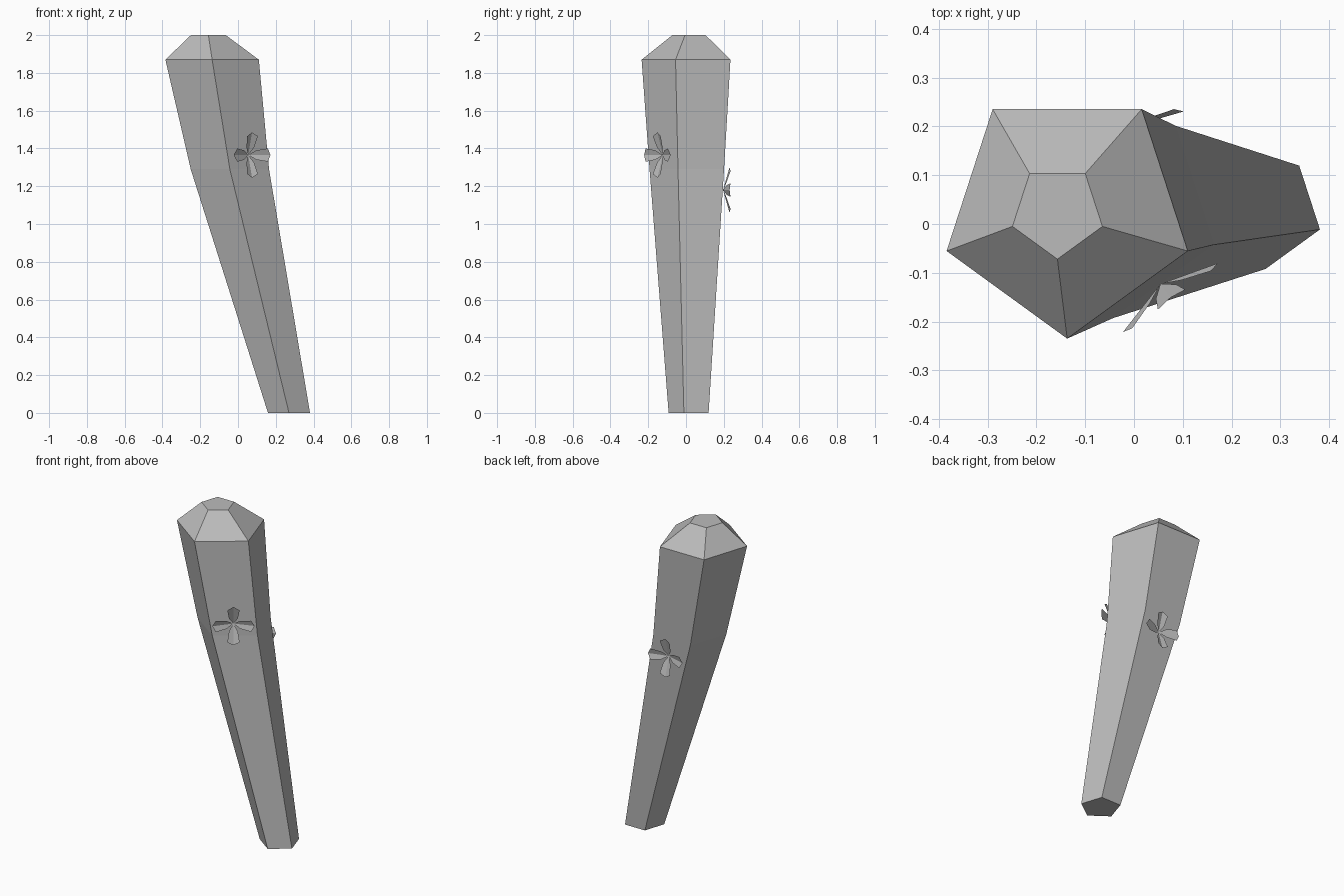
import bpy, bmesh
from math import sin, cos, tau, radians
from mathutils import Matrix, Vector

cube = bpy.data.objects.get("Cube")
if cube:
    bpy.data.objects.remove(cube, do_unlink=True)

grey = bpy.data.materials.new("plain_grey")
grey.use_nodes = True
tone = (0.5, 0.5, 0.5, 1)
grey.diffuse_color = tone
grey.node_tree.nodes["Principled BSDF"].inputs["Base Color"].default_value = tone


def finish(bm, name):
    mesh = bpy.data.meshes.new(name)
    bm.to_mesh(mesh)
    bm.free()
    mesh.materials.append(grey)
    obj = bpy.data.objects.new(name, mesh)
    bpy.context.collection.objects.link(obj)
    return obj


# Leaning five-sided shaft with a bevelled head: (centre x, z, radius)
SIDES = 5
bm = bmesh.new()
rings = []
for cx, z, r in ((0.27, 0, 0.117), (-0.043, 1.29, 0.218),
                 (-0.137, 1.87, 0.26), (-0.157, 2, 0.097)):
    angles = [tau * i / SIDES - tau / 4 for i in range(SIDES)]
    rings.append([bm.verts.new((cx + r * cos(a), 0.025 + r * sin(a), z)) for a in angles])
for low, high in zip(rings, rings[1:]):
    for i in range(SIDES):
        j = (i + 1) % SIDES
        bm.faces.new((low[i], low[j], high[j], high[i]))
bm.faces.new(rings[0][::-1])
bm.faces.new(rings[-1])
finish(bm, "shaft")


# Four creased petals flaring outward from the shaft
def flower(name, centre, turn):
    bm = bmesh.new()
    for k in range(4):
        spin = Matrix.Rotation(tau * k / 4, 3, "Y")

        def point(u, w):
            lift = 0.29 * u + 0.3 * abs(w)
            return bm.verts.new(spin @ Vector((u, -lift, w)))

        base, tip = point(0, 0), point(0.12, 0)
        for side in (1, -1):
            loop = [base, tip, point(0.1, 0.035 * side), point(0.04, 0.025 * side)]
            bm.faces.new(loop[::side])
    obj = finish(bm, name)
    obj.location = centre
    obj.rotation_euler.z = radians(turn)


flower("front_flower", (0.054, -0.123, 1.365), 36)
flower("back_flower", (-0.018, 0.196, 1.18), 180)
